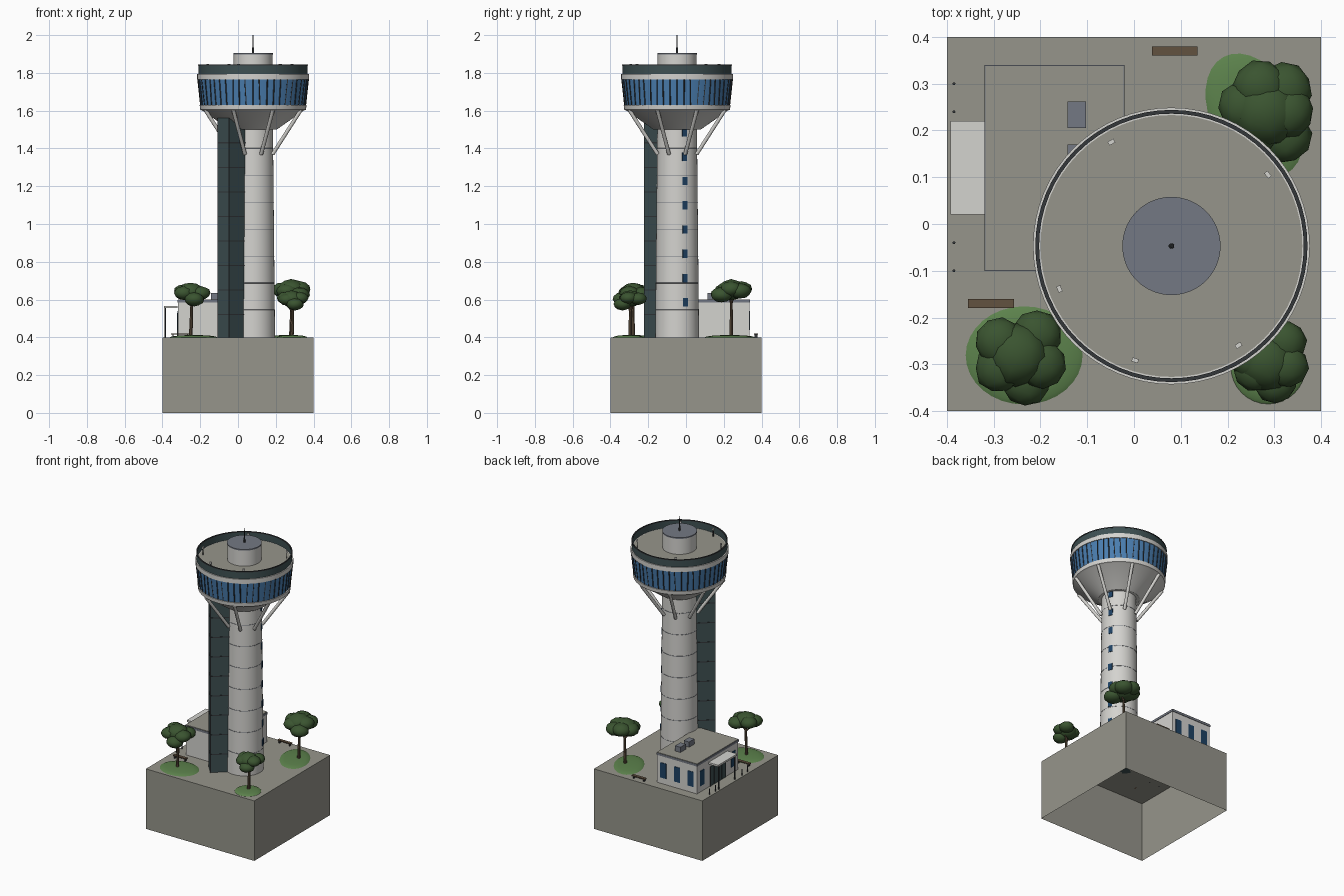
import bpy, bmesh, math, random
from mathutils import Vector, Matrix

if "Cube" in bpy.data.objects:
    bpy.data.objects.remove(bpy.data.objects["Cube"])

random.seed(4)
CX, CY, G = 0.08, -0.047, 0.4          # tower axis and ground level


def material(name, rgb):
    lin = [((c / 255 + 0.055) / 1.055) ** 2.4 for c in rgb]
    m = bpy.data.materials.new(name)
    m.diffuse_color = (*lin, 1)
    m.use_nodes = True
    m.node_tree.nodes["Principled BSDF"].inputs["Base Color"].default_value = m.diffuse_color
    return m


CONCRETE = material("pale concrete", (212, 211, 207))
PAVING = material("grey paving", (150, 149, 139))
TEAL = material("dark teal glass", (62, 80, 82))
GLASS = material("blue glass", (74, 126, 176))
NAVY = material("navy window", (30, 66, 100))
SLATE = material("slate roof", (116, 121, 131))
LEAF = material("dark leaves", (58, 84, 48))
GRASS = material("grass", (92, 130, 76))
WOOD = material("brown wood", (98, 82, 64))
METAL = material("dark metal", (52, 55, 58))


def finish(name, bm, mat, smooth=None):
    me = bpy.data.meshes.new(name)
    bm.to_mesh(me)
    bm.free()
    ob = bpy.data.objects.new(name, me)
    bpy.context.collection.objects.link(ob)
    me.materials.append(mat)
    if smooth:
        bpy.ops.object.select_all(action='DESELECT')
        ob.select_set(True)
        bpy.context.view_layer.objects.active = ob
        bpy.ops.object.shade_smooth_by_angle(angle=math.radians(smooth))
    return ob


def add_box(bm, lo, hi, rot=None):
    lo, hi = Vector(lo), Vector(hi)
    m = Matrix.Translation((lo + hi) / 2) @ Matrix.Diagonal((*(hi - lo), 1))
    return bmesh.ops.create_cube(bm, size=1, matrix=(rot or Matrix()) @ m)


def boxes(name, mat, items, rot=None):
    bm = bmesh.new()
    for lo, hi in items:
        add_box(bm, lo, hi, rot)
    return finish(name, bm, mat)


def add_rod(bm, a, b, r1, r2=None, seg=12):
    a, b = Vector(a), Vector(b)
    q = (b - a).to_track_quat('Z', 'Y').to_matrix().to_4x4()
    bmesh.ops.create_cone(bm, cap_ends=True, segments=seg, radius1=r1, radius2=r2 or r1,
                          depth=(b - a).length, matrix=Matrix.Translation((a + b) / 2) @ q)


def lathe(name, mat, profile, seg=64):
    """Spin (radius, z) points around the tower axis."""
    bm = bmesh.new()
    rings = [[bm.verts.new((CX + r * math.cos(t), CY + r * math.sin(t), z))
              for t in (2 * math.pi * i / seg for i in range(seg))] for r, z in profile]
    for lower, upper in zip(rings, rings[1:]):
        for i in range(seg):
            j = (i + 1) % seg
            bm.faces.new((lower[i], lower[j], upper[j], upper[i]))
    return finish(name, bm, mat, 25)


def polar(r, deg, z):
    t = math.radians(deg)
    return Vector((CX + r * math.cos(t), CY + r * math.sin(t), z))


def about_axis(deg):
    return Matrix.Translation((CX, CY, 0)) @ Matrix.Rotation(math.radians(deg), 4, 'Z')


# Plinth, open underneath
bm = bmesh.new()
add_box(bm, (-0.4, -0.4, 0), (0.4, 0.4, G))
bmesh.ops.delete(bm, geom=[f for f in bm.faces if f.normal.z < -0.5], context='FACES')
finish("plinth", bm, PAVING)

# Tapering shaft with thin seams
def shaft_radius(z):
    return 0.116 - 0.011 * (z - G) / 1.1

lathe("shaft", CONCRETE, [(shaft_radius(G), G), (shaft_radius(1.52), 1.52)])
for k in range(8):
    z = 0.545 + 0.1425 * k
    r = shaft_radius(z)
    lathe("shaft_seam", SLATE, [(r, z - 0.0015), (r + 0.0008, z - 0.001),
                                (r + 0.0008, z + 0.001), (r, z + 0.0015)])

# Column of small shaft windows
rot = about_axis(22)
boxes("shaft_windows", NAVY,
      [((0.09, -0.0135, z - 0.022), (shaft_radius(z) + 0.003, 0.0135, z + 0.022))
       for z in (0.585 + 0.1285 * k for k in range(8))], rot)

# Glazed lift shaft with floor frames
rot = about_axis(222)
boxes("lift_shaft", TEAL, [((0.07, -0.043, G), (0.212, 0.043, 1.56))], rot)
boxes("lift_frames", METAL, [((0.07, -0.0445, z - 0.003), (0.2135, 0.0445, z + 0.003))
                             for z in (0.52 + 0.13 * k for k in range(8))], rot)
boxes("lift_corner_posts", METAL, [((0.209, s * 0.0425 - 0.002, G), (0.2135, s * 0.0425 + 0.002, 1.56))
                                   for s in (-1, 1)], rot)

# Struts under the pod
bm = bmesh.new()
for k in range(8):
    a = 22.5 + 45 * k
    add_rod(bm, polar(0.112, a, 1.37), polar(0.275, a, 1.605), 0.01)
finish("struts", bm, CONCRETE, 40)

# Observation pod
lathe("pod_underside", CONCRETE, [(0.1, 1.5), (0.125, 1.5), (0.268, 1.6), (0.28, 1.605),
                                  (0.283, 1.63), (0.27, 1.63)])
lathe("pod_glazing", GLASS, [(0.277, 1.63), (0.292, 1.768)], 48)
bm = bmesh.new()
for k in range(48):
    lean = random.choice((-1.2, 0, 0, 1.2))
    add_rod(bm, polar(0.2775, k * 7.5, 1.63), polar(0.2925, k * 7.5 + lean, 1.768), 0.0032, seg=4)
finish("pod_mullions", bm, METAL)
lathe("pod_cornice", CONCRETE, [(0.285, 1.765), (0.296, 1.765), (0.296, 1.795), (0.28, 1.795)])
lathe("roof_deck", PAVING, [(0.29, 1.793), (0.0005, 1.793)])
lathe("roof_parapet", TEAL, [(0.289, 1.793), (0.289, 1.842), (0.285, 1.842), (0.285, 1.793)])
lathe("parapet_rail", METAL, [(0.291, 1.838), (0.291, 1.844), (0.283, 1.844), (0.283, 1.838), (0.291, 1.838)])

# Roof drum, cap and mast
lathe("roof_drum", CONCRETE, [(0.103, 1.79), (0.103, 1.9)])
lathe("drum_cap", SLATE, [(0.103, 1.897), (0.105, 1.897), (0.105, 1.905), (0.0005, 1.905)])
bm = bmesh.new()
add_rod(bm, (CX, CY, 1.9), (CX, CY, 1.935), 0.006, 0.005)
add_rod(bm, (CX, CY, 1.93), (CX, CY, 2.0), 0.003, 0.002)
finish("mast", bm, METAL, 40)

# Floodlights on the deck
for a in (36.5, 120, 201, 252.4, 304):
    rot = about_axis(a)
    boxes("floodlight_post", METAL, [((0.254, -0.0025, 1.79), (0.259, 0.0025, 1.836))], rot)
    boxes("floodlight_head", CONCRETE, [((0.252, -0.007, 1.834), (0.261, 0.007, 1.846))], rot)

# Entrance building: walls, roof, trim
X0, X1, Y0, Y1 = -0.32, -0.02, -0.1, 0.34
boxes("hall_walls", CONCRETE, [((X0 + 0.003, Y0 + 0.003, G), (X1 - 0.003, Y1 - 0.003, 0.586))])
boxes("hall_trim", SLATE, [((X0, Y0, 0.584), (X1, Y1, 0.598))])
boxes("hall_roof", PAVING, [((X0 + 0.002, Y0 + 0.002, 0.597), (X1 - 0.002, Y1 - 0.002, 0.601))])
boxes("roof_units", SLATE, [((-0.142, 0.205, 0.6), (-0.103, 0.262, 0.636)),
                            ((-0.142, 0.115, 0.6), (-0.103, 0.17, 0.636))])
boxes("back_windows", NAVY, [((x - 0.022, Y1 - 0.01, 0.44), (x + 0.022, Y1, 0.54))
                             for x in (-0.27, -0.17, -0.07)])
boxes("side_windows", NAVY, [((X0, y - 0.022, 0.44), (X0 + 0.01, y + 0.022, 0.54))
                             for y in (0.285, -0.045)])
boxes("entrance_glazing", TEAL, [((X0, 0.04, G), (X0 + 0.01, 0.2, 0.53))])
boxes("entrance_mullions", METAL, [((X0 - 0.002, y - 0.002, G), (X0 + 0.005, y + 0.002, 0.53))
                                   for y in (0.04, 0.08, 0.12, 0.16, 0.2)])
boxes("canopy", CONCRETE, [((-0.392, 0.02, 0.555), (X0, 0.22, 0.567))])
bm = bmesh.new()
for y in (0.035, 0.205):
    add_rod(bm, (-0.385, y, G), (-0.385, y, 0.557), 0.004)
finish("canopy_posts", bm, METAL, 40)
bm = bmesh.new()
for y in (0.3, 0.24, -0.04, -0.1):
    add_rod(bm, (-0.385, y, G), (-0.385, y, 0.44), 0.003)
finish("bollards", bm, METAL, 40)

# Benches
for x, y in ((-0.306, -0.17), (0.087, 0.37)):
    boxes("bench_seat", WOOD, [((x - 0.049, y - 0.01, 0.415), (x + 0.049, y + 0.01, 0.421))])
    boxes("bench_legs", METAL, [((x + s * 0.038 - 0.003, y - 0.008, G), (x + s * 0.038 + 0.003, y + 0.008, 0.416))
                                for s in (-1, 1)])


def blob(bm, c, r, squash=0.7):
    m = Matrix.Translation(c) @ Matrix.Rotation(random.random() * 6, 4, 'Z') @ Matrix.Diagonal((r, r, r * squash, 1))
    vs = bmesh.ops.create_icosphere(bm, subdivisions=2, radius=1, matrix=m)['verts']
    for v in vs:
        v.co += (v.co - Vector(c)) * random.uniform(-0.04, 0.04)


def tree(x, y, z, r, lawn, lobes):
    """Trunk, clustered crown and a low grass mound."""
    bm = bmesh.new()
    add_rod(bm, (x, y, G), (x + 0.006, y, z), 0.01, 0.006, 8)
    for s in (-1, 1):
        add_rod(bm, (x + 0.003, y, z - 0.06), (x + s * r * 0.45, y + s * 0.02, z), 0.005, 0.003, 6)
    finish("tree_trunk", bm, WOOD, 40)
    bm = bmesh.new()
    blob(bm, (x, y, z + r * 0.15), r * 0.72, 0.75)
    for dx, dy, dz in lobes:
        blob(bm, (x + dx * r, y + dy * r, z + dz * r), r * 0.56)
    finish("tree_crown", bm, LEAF, 50)
    gx, gy, rx, ry, turn = lawn
    bm = bmesh.new()
    m = (Matrix.Translation((gx, gy, G)) @ Matrix.Rotation(math.radians(turn), 4, 'Z')
         @ Matrix.Diagonal((rx, ry, 0.012, 1)))
    bmesh.ops.create_uvsphere(bm, u_segments=32, v_segments=8, radius=1, matrix=m)
    bmesh.ops.delete(bm, geom=[v for v in bm.verts if v.co.z < G - 0.001], context='VERTS')
    finish("grass_mound", bm, GRASS, 40)


tree(-0.25, -0.28, 0.625, 0.094, (-0.235, -0.281, 0.125, 0.105, 0),
     [(-0.4, 0.3, 0.2), (0.45, 0.45, 0.05), (0.55, -0.2, 0.1), (0.2, -0.6, -0.25), (-0.4, -0.3, 0.1)])
tree(0.28, 0.24, 0.635, 0.104, (0.258, 0.232, 0.142, 0.092, -62),
     [(-0.4, 0.1, 0.15), (0.4, 0.45, 0.1), (-0.1, 0.5, 0.2), (0.4, -0.5, -0.1), (0.45, 0.0, 0.2), (-0.2, -0.3, 0.1)])
tree(0.285, -0.295, 0.592, 0.083, (0.287, -0.305, 0.08, 0.08, 0),
     [(-0.4, 0.1, 0.2), (0.45, 0.5, 0.15), (0.5, -0.1, 0.2), (0.2, -0.5, -0.2), (-0.3, -0.2, 0.1)])
